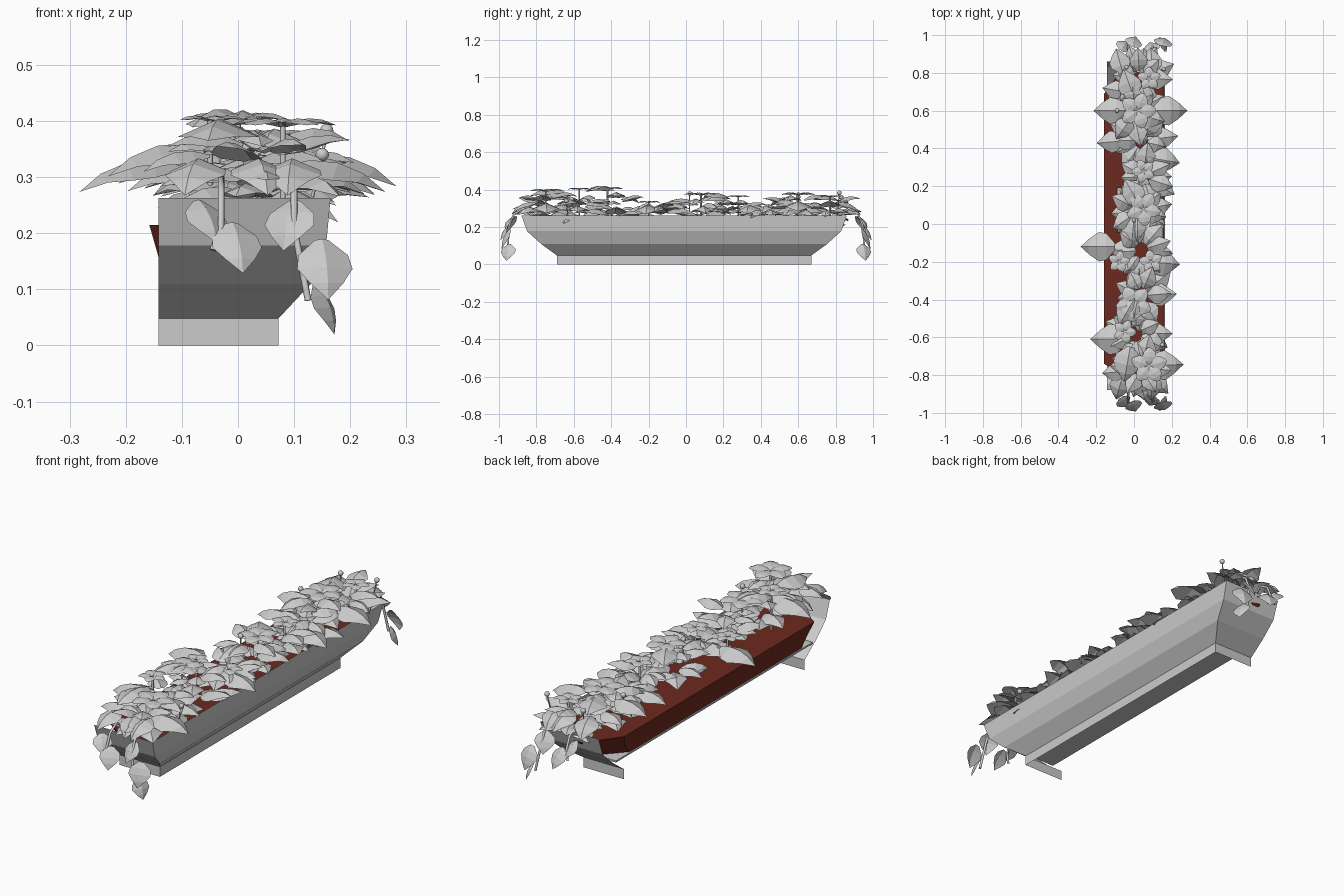
import bpy, bmesh, math, random
from mathutils import Vector

random.seed(11)
cube = bpy.data.objects.get("Cube")
if cube:
    bpy.data.objects.remove(cube)


def material(name, rgb):
    m = bpy.data.materials.new(name)
    m.use_nodes = True
    m.diffuse_color = (*rgb, 1)
    m.node_tree.nodes["Principled BSDF"].inputs["Base Color"].default_value = (*rgb, 1)
    return m


GREY = material("pale_grey", (0.6, 0.6, 0.6))
RED = material("soil_red", (0.15, 0.022, 0.013))


def finish(name, bm, mat):
    bmesh.ops.remove_doubles(bm, verts=bm.verts, dist=0.0005)
    mesh = bpy.data.meshes.new(name)
    bm.to_mesh(mesh)
    bm.free()
    mesh.materials.append(mat)
    ob = bpy.data.objects.new(name, mesh)
    bpy.context.collection.objects.link(ob)


def loft(name, rings, mat, closed=False):
    bm = bmesh.new()
    rows = [[bm.verts.new(p) for p in r] for r in rings]
    for a, b in zip(rows, rows[1:]):
        n = len(a)
        for i in range(n if closed else n - 1):
            j = (i + 1) % n
            bm.faces.new((a[i], a[j], b[j], b[i]))
    if closed:
        bm.faces.new(rows[0][::-1])
        bm.faces.new(rows[-1])
    finish(name, bm, mat)


# Planter: three-sided shell, open at the wall side (-x)
BACK, MID = -0.142, -0.01
levels = [(0, 0.072, 0.68), (0.048, 0.072, 0.68), (0.11, 0.13, 0.765),
          (0.178, 0.157, 0.84), (0.263, 0.165, 0.87)]
loft("planter_shell",
     [[(BACK, MID - y, z), (x, MID - y, z), (x, MID + y, z), (BACK, MID + y, z)]
      for z, x, y in levels], GREY)

# Tray floor
loft("tray_floor", [[(BACK, -0.75, z), (0.115, -0.75, z), (0.115, 0.73, z), (BACK, 0.73, z)]
                    for z in (0.102, 0.11)], GREY, True)

# Soil: chamfered at the open corners, back face leaning out
loft("soil", [[(back, MID - half + 0.08, z), (-0.04, MID - half, z), (front, MID - half, z),
               (front, MID + half, z), (-0.04, MID + half + poke, z),
               (back, MID + half - 0.11, z)]
              for z, back, front, half, poke in [(0.111, -0.139, 0.12, 0.74, 0),
                                                 (0.155, -0.141, 0.142, 0.78, 0),
                                                 (0.215, -0.158, 0.155, 0.81, 0.055)]],
     RED, True)


# Folded, drooping blade used for leaves and petals
LEAF = (0.25, 0.9, 1, 0.6, 0)
PETAL = (0.15, 0.7, 1, 0.85, 0.3)


def blade(bm, base, yaw, length, width, pitch, droop, fold=-0.22, shape=LEAF):
    yaw, pitch, droop = (math.radians(a) for a in (yaw, pitch, droop))
    side = Vector((-math.sin(yaw), math.cos(yaw), 0))
    pos, steps, prev = Vector(base), len(shape) - 1, None
    for w in shape:
        fwd = Vector((math.cos(pitch) * math.cos(yaw),
                      math.cos(pitch) * math.sin(yaw), math.sin(pitch)))
        up = fwd.cross(side)
        edge, dip = side * (w * width / 2), up * (fold * w * width)
        row = [bm.verts.new(p) for p in (pos - edge + dip, pos, pos + edge + dip)]
        if prev:
            for i in (0, 1):
                bm.faces.new((prev[i], row[i], row[i + 1], prev[i + 1]))
        prev = row
        pos = pos + fwd * (length / steps)
        pitch -= droop / steps


def stem(name, points, radius=0.006):
    cu = bpy.data.curves.new(name, "CURVE")
    cu.dimensions = "3D"
    cu.bevel_depth, cu.bevel_resolution, cu.use_fill_caps = radius, 1, True
    sp = cu.splines.new("POLY")
    sp.points.add(len(points) - 1)
    for p, co in zip(sp.points, points):
        p.co = (*co, 1)
    cu.materials.append(GREY)
    bpy.context.collection.objects.link(bpy.data.objects.new(name, cu))


# Leaf rosettes in two tiers: centre x, y, crown height, reach towards the back
leaves = bmesh.new()
rosettes = [(0.03, 0.77, 0.35, 0.95), (0.0, 0.59, 0.36, 1), (0.04, 0.44, 0.34, 1),
            (0.05, 0.25, 0.35, 0.75), (0.02, 0.07, 0.36, 0.9), (0.04, -0.14, 0.32, 0.9),
            (0.04, -0.38, 0.37, 0.75), (0.01, -0.58, 0.37, 0.95), (0.04, -0.76, 0.37, 0.95)]
for x, y, crown, back_reach in rosettes:
    turn = random.uniform(0, 45)
    for tier, count in ((0, 9), (1, 6)):
        for i in range(count):
            yaw = turn + tier * 25 + i * 360 / count + random.uniform(-14, 14)
            a = math.radians(yaw)
            size = random.uniform(0.13, 0.18) - 0.015 * tier
            if math.cos(a) < -0.3:
                size *= back_reach
            z = crown - 0.03 if tier else random.uniform(0.25, 0.3)
            blade(leaves, (x + 0.03 * math.cos(a), y + 0.04 * math.sin(a),
                           z + random.uniform(-0.02, 0.02)),
                  yaw, size, size * 0.72, random.uniform(15, 35), random.uniform(60, 95))

# Large outer leaves: base x, y, z, yaw, length
for x, y, z, yaw, size in [(0.1, 0.6, 0.33, 0, 0.2), (0.09, 0.35, 0.31, -10, 0.17),
                           (0.08, -0.2, 0.31, -5, 0.18), (0.08, -0.75, 0.32, 2, 0.2),
                           (-0.1, -0.12, 0.32, 180, 0.2), (-0.04, -0.61, 0.35, 180, 0.21),
                           (-0.05, 0.6, 0.33, 180, 0.18), (-0.06, 0.44, 0.31, 185, 0.15),
                           (-0.05, 0.7, 0.31, 170, 0.13), (-0.05, -0.78, 0.34, 185, 0.13)]:
    blade(leaves, (x, y, z), yaw, size, size * 0.78, 12, 70)

# Raised top leaves
for x, y, z, yaw, size in [(0.0, -0.4, 0.41, -120, 0.17), (0.03, 0.1, 0.37, 120, 0.17),
                           (-0.02, -0.65, 0.39, -100, 0.2), (0.0, 0.67, 0.36, 110, 0.17),
                           (0.0, 0.03, 0.34, -95, 0.16), (0.0, -0.5, 0.41, 80, 0.13)]:
    blade(leaves, (x, y, z), yaw, size, size * 0.75, 15, 60)

# Trailing vines over both ends: hanging leaves x, z, reach, yaw twist, length
for end, s in (("front", -1), ("rear", 1)):
    for n, (x0, x1, low) in enumerate([(-0.03, -0.045, 0.17), (0.1, 0.125, 0.08)]):
        stem(f"{end}_vine_{n + 1}",
             [(x0, s * 0.8, 0.24), (x0, s * 0.87, 0.3), (x0, s * 0.92, 0.27),
              (x0, s * 0.945, 0.21), (x1, s * 0.955, low)])
    for x, z, reach, twist, size, pitch in [
            (-0.07, 0.26, 0.92, 35, 0.1, -35), (-0.01, 0.22, 0.94, 20, 0.11, -40),
            (0.1, 0.26, 0.91, -20, 0.11, -40), (0.15, 0.19, 0.945, 15, 0.12, -50),
            (0.14, 0.11, 0.945, 65, 0.1, -50)]:
        blade(leaves, (x, s * reach, z), s * (90 - twist) if s > 0 else -90 + twist,
              size, size * 0.85, pitch, 50, -0.15)
    for x, yaw in ((-0.06, 105), (0.03, 80), (0.1, 95)):
        blade(leaves, (x, s * 0.8, 0.33), s * yaw, 0.16, 0.11, 5, 80)
finish("leaves", leaves, GREY)

# Five-petal flowers: x, y, z, radius
petals = bmesh.new()
flowers = [(0.02, 0.6, 0.37, 0.1), (0.08, 0.77, 0.36, 0.065), (0.05, 0.28, 0.36, 0.065),
           (0.05, 0.08, 0.37, 0.095), (-0.08, -0.2, 0.33, 0.06), (0.09, -0.2, 0.33, 0.065),
           (0.0, -0.42, 0.4, 0.1), (-0.05, -0.57, 0.4, 0.065), (0.08, -0.75, 0.39, 0.1)]
for n, (x, y, z, r) in enumerate(flowers):
    for i in range(5):
        blade(petals, (x, y, z), i * 72 + n * 20, r, r * 0.75, 25, 60, -0.1, PETAL)
    stem(f"flower_stem_{n + 1}", [(x, y, 0.21), (x, y, z + 0.004)], 0.005)
finish("flowers", petals, GREY)

# Round buds on thin stems
for n, (x, y, z) in enumerate([(0.158, 0.82, 0.383), (-0.04, 0.83, 0.36), (-0.09, 0.6, 0.36),
                               (0.0, 0.02, 0.38), (0.15, -0.64, 0.34)]):
    bpy.ops.mesh.primitive_uv_sphere_add(segments=12, ring_count=8, radius=0.012,
                                         location=(x, y, z))
    bud = bpy.context.object
    bud.name = f"bud_{n + 1}"
    bud.data.materials.append(GREY)
    bpy.ops.object.shade_smooth_by_angle()
    stem(f"bud_stem_{n + 1}", [(x * 0.8, y * 0.98, 0.21), (x, y, z)], 0.003)
